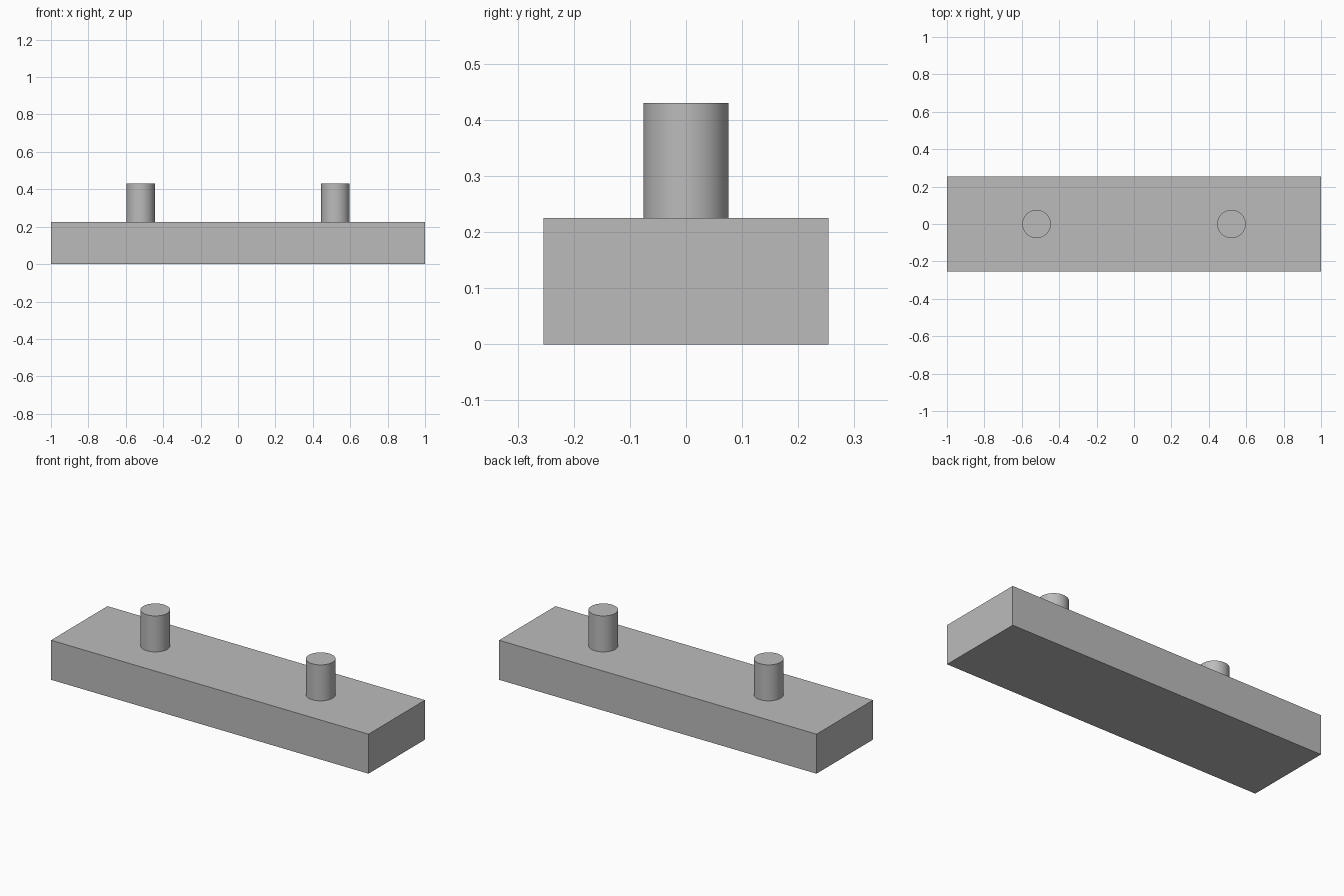
import bpy

cube = bpy.data.objects.get("Cube")
if cube:
    bpy.data.objects.remove(cube, do_unlink=True)

LENGTH, DEPTH, BASE_H = 2.0, 0.508, 0.225
PEG_R, PEG_TOP, PEG_X = 0.076, 0.43, 0.521

# Single plain grey for every part
grey = bpy.data.materials.new("plain grey")
grey.use_nodes = True
colour = (0.5, 0.5, 0.5, 1)
grey.diffuse_color = colour
grey.node_tree.nodes["Principled BSDF"].inputs["Base Color"].default_value = colour


def finish(name):
    obj = bpy.context.object
    obj.name = obj.data.name = name
    obj.data.materials.append(grey)
    return obj


# Long rectangular base block
bpy.ops.mesh.primitive_cube_add(size=1, location=(0, 0, BASE_H / 2))
base = finish("base_block")
base.scale = (LENGTH, DEPTH, BASE_H)
bpy.ops.object.transform_apply(location=False, rotation=False, scale=True)

# Two round pegs standing on the block
for name, side in (("left_peg", 1), ("right_peg", -1)):
    bpy.ops.mesh.primitive_cylinder_add(
        vertices=64, radius=PEG_R, depth=PEG_TOP - BASE_H,
        location=(side * PEG_X, 0, (PEG_TOP + BASE_H) / 2))
    finish(name)
    bpy.ops.object.shade_smooth_by_angle()
